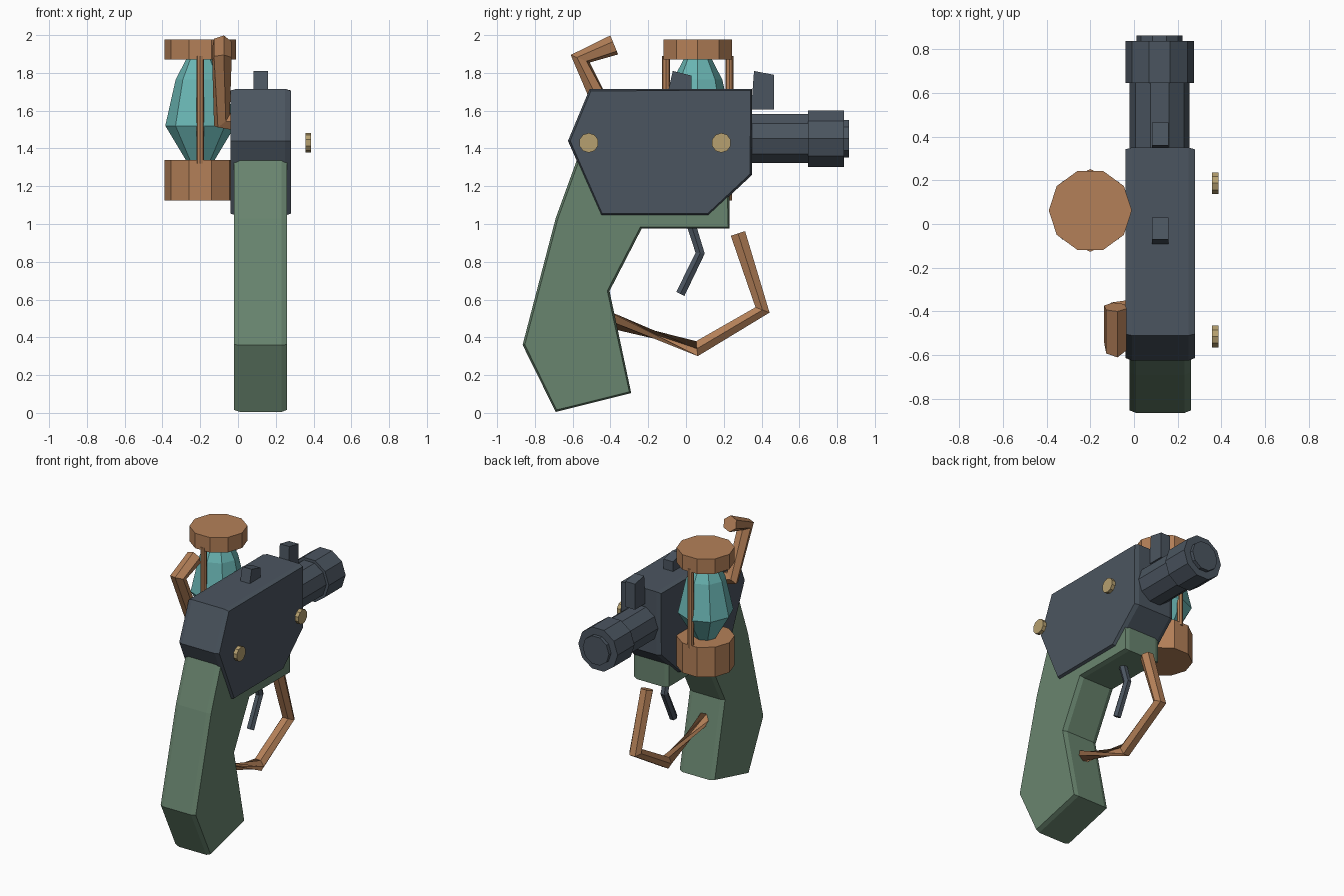
import bpy, bmesh, math
from mathutils import Matrix, Vector

cube = bpy.data.objects.get("Cube")
if cube:
    bpy.data.objects.remove(cube, do_unlink=True)


def material(name, rgb):
    """Flat material from display RGB, stored as linear."""
    linear = [((c / 255 + 0.055) / 1.055) ** 2.4 for c in rgb] + [1]
    mat = bpy.data.materials.new(name)
    mat.use_nodes = True
    mat.diffuse_color = linear
    mat.node_tree.nodes["Principled BSDF"].inputs["Base Color"].default_value = linear
    return mat


STEEL = material("dark steel", (75, 85, 96))
GREEN = material("grip green", (105, 133, 111))
COPPER = material("copper", (180, 128, 88))
GLASS = material("teal glass", (106, 182, 180))
BRASS = material("brass", (182, 160, 112))
MID_X = 0.12


def finish(name, bm, mat):
    bmesh.ops.recalc_face_normals(bm, faces=bm.faces)
    mesh = bpy.data.meshes.new(name)
    bm.to_mesh(mesh)
    bm.free()
    mesh.materials.append(mat)
    obj = bpy.data.objects.new(name, mesh)
    bpy.context.collection.objects.link(obj)
    return obj


def plate(name, profile, half, mat, chamfer=0.0, rim=0.012):
    """Side profile (y, z) extruded across x, with chamfered side rims."""
    bm = bmesh.new()
    core = half - chamfer
    base = bm.faces.new([bm.verts.new((MID_X - core, y, z)) for y, z in profile])
    out = bmesh.ops.extrude_face_region(bm, geom=[base], use_keep_orig=True)
    verts = [v for v in out["geom"] if isinstance(v, bmesh.types.BMVert)]
    bmesh.ops.translate(bm, verts=verts, vec=(2 * core, 0, 0))
    bmesh.ops.recalc_face_normals(bm, faces=bm.faces)
    if chamfer:
        caps = [f for f in bm.faces if abs(f.normal.x) > 0.9]
        bmesh.ops.inset_region(bm, faces=caps, thickness=rim, depth=chamfer)
    return finish(name, bm, mat)


def lathe(name, centre, axis, rings, sides, mat):
    """Stack of polygon rings (offset, radius) along an axis, capped."""
    bm = bmesh.new()
    turn = {"z": Matrix(), "y": Matrix.Rotation(-math.pi / 2, 4, "X"),
            "x": Matrix.Rotation(math.pi / 2, 4, "Y")}[axis]
    place = Matrix.Translation(centre) @ turn
    loops = []
    for offset, r in rings:
        angles = [math.tau * i / sides for i in range(sides)]
        loops.append([bm.verts.new(place @ Vector((r * math.cos(a), r * math.sin(a), offset)))
                      for a in angles])
    for low, high in zip(loops, loops[1:]):
        for i in range(sides):
            j = (i + 1) % sides
            bm.faces.new((low[i], low[j], high[j], high[i]))
    bm.faces.new(loops[0])
    bm.faces.new(loops[-1])
    return finish(name, bm, mat)


def tube(name, points, radius, mat, end_tilt=0.0):
    """Six-sided bent rod along a path."""
    curve = bpy.data.curves.new(name, "CURVE")
    curve.dimensions = "3D"
    curve.bevel_depth = radius
    curve.bevel_resolution = 1
    curve.use_fill_caps = True
    spline = curve.splines.new("POLY")
    spline.points.add(len(points) - 1)
    for point, co in zip(spline.points, points):
        point.co = (*co, 1)
    spline.points[-1].tilt = end_tilt
    spline.use_smooth = False
    curve.materials.append(mat)
    obj = bpy.data.objects.new(name, curve)
    bpy.context.collection.objects.link(obj)
    bpy.ops.object.select_all(action="DESELECT")
    obj.select_set(True)
    bpy.context.view_layer.objects.active = obj
    bpy.ops.object.convert(target="MESH")
    bpy.ops.object.shade_flat()


# Frame and handle
plate("body", [(-0.51, 1.715), (0.35, 1.715), (0.35, 1.26), (0.12, 1.045),
               (-0.45, 1.045), (-0.625, 1.44)], 0.16, STEEL, 0.03)
plate("grip", [(-0.69, 0.005), (-0.29, 0.105), (-0.405, 0.645), (-0.235, 0.975),
               (0.23, 0.975), (0.23, 1.25), (-0.5, 1.5), (-0.57, 1.36),
               (-0.69, 1.03), (-0.865, 0.36)], 0.14, GREEN, 0.03)

# Barrel sections
for name, start, end, r in (("barrel", 0.3, 0.66, 0.137), ("muzzle", 0.645, 0.837, 0.157),
                            ("muzzle_cap", 0.82, 0.862, 0.105)):
    lathe(name, (MID_X - 0.003, 0, 1.452), "y", [(start, r), (end, r)], 10, STEEL)

# Sights
plate("front_sight", [(0.345, 1.605), (0.465, 1.605), (0.465, 1.79), (0.36, 1.81)], 0.038, STEEL)
plate("rear_sight", [(-0.095, 1.7), (0.03, 1.7), (0.03, 1.785), (-0.07, 1.81)], 0.038, STEEL)

# Glass canister with caps and rods
JAR_X, JAR_Y = -0.2, 0.062
for name, low, high in (("canister_base", 1.125, 1.34), ("canister_lid", 1.87, 1.978)):
    lathe(name, (JAR_X, JAR_Y, 0), "z", [(low, 0.19), (high, 0.19)], 10, COPPER)
lathe("canister_glass", (JAR_X, JAR_Y, 0), "z",
      [(1.32, 0.065), (1.52, 0.185), (1.765, 0.13), (1.89, 0.065)], 8, GLASS)
for name, side in (("rear_rod", -1), ("front_rod", 1)):
    lathe(name, (JAR_X, JAR_Y + side * 0.168, 0), "z", [(1.32, 0.021), (1.89, 0.021)], 8, COPPER)

# Side knobs
for name, y in (("rear_knob", -0.515), ("front_knob", 0.187)):
    lathe(name, (0, y, 1.43), "x", [(0.358, 0.052), (0.386, 0.052)], 10, BRASS)

# Cocking lever, trigger and guard
tube("cocking_lever", [(0.0, -0.40, 1.54), (-0.085, -0.41, 1.55), (-0.085, -0.56, 1.875),
                       (-0.085, -0.38, 1.948)], 0.055, COPPER)
tube("trigger", [(MID_X, 0.02, 1.02), (MID_X, 0.075, 0.845), (MID_X, -0.03, 0.63)], 0.028, STEEL)
tube("trigger_guard", [(MID_X, 0.275, 0.95), (MID_X, 0.405, 0.545), (MID_X, 0.058, 0.34),
                       (MID_X, -0.40, 0.49)], 0.046, COPPER, 2.0)
